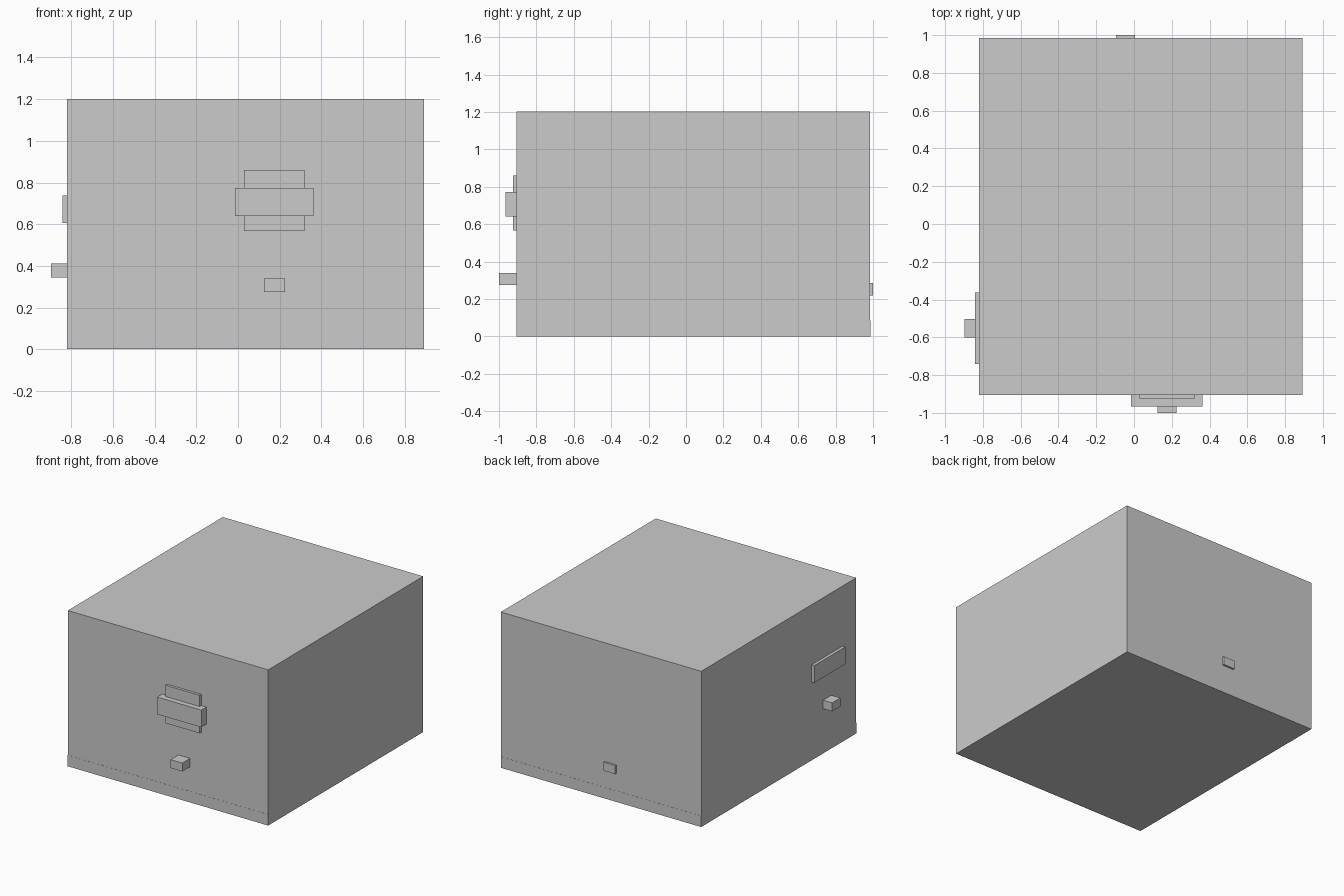
import bpy

if "Cube" in bpy.data.objects:
    bpy.data.objects.remove(bpy.data.objects["Cube"])


def box(name, x, y, z):
    """Axis-aligned block from (min, max) ranges."""
    bpy.ops.mesh.primitive_cube_add(
        size=1, location=[(r[0] + r[1]) / 2 for r in (x, y, z)])
    ob = bpy.context.object
    ob.name = name
    ob.scale = [r[1] - r[0] for r in (x, y, z)]
    bpy.ops.object.transform_apply(location=False, rotation=False, scale=True)
    return ob


LEFT, RIGHT = -0.82, 0.892
FRONT, BACK = -0.905, 0.985
IN = 0.01  # how far fittings sink into the wall

# Main body and the barely proud plinth along its foot
box("body", (LEFT, RIGHT), (FRONT, BACK), (0.002, 1.202))
box("plinth", (LEFT, RIGHT), (FRONT - 0.001, BACK + 0.001), (0, 0.085))

# Front fittings
box("front_plate", (0.028, 0.32), (-0.925, FRONT + IN), (0.567, 0.86))
box("front_bar", (-0.015, 0.363), (-0.966, FRONT + IN), (0.64, 0.773))
box("front_block", (0.125, 0.225), (-1.0, FRONT + IN), (0.275, 0.34))

# Left side fittings
box("left_plate", (-0.843, LEFT + IN), (-0.74, -0.362), (0.605, 0.738))
box("left_block", (-0.897, LEFT + IN), (-0.602, -0.502), (0.345, 0.411))

# Back fitting
box("back_block", (-0.095, 0.005), (BACK - IN, 1.0), (0.22, 0.286))
